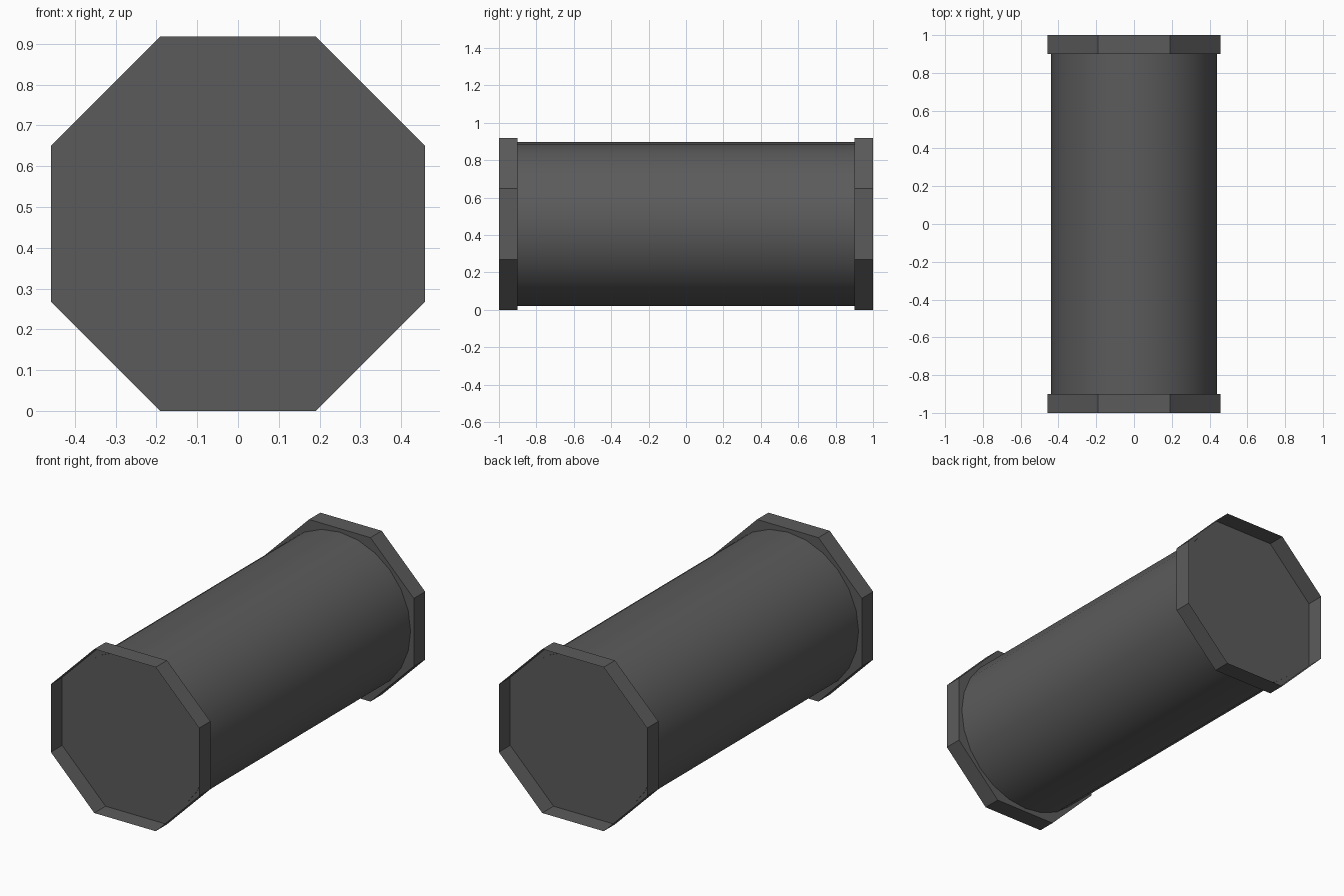
import bpy, bmesh, math
from mathutils import Matrix

if "Cube" in bpy.data.objects:
    bpy.data.objects.remove(bpy.data.objects["Cube"])

CENTER_Z = 0.459
APOTHEM = 0.459

grey = bpy.data.materials.new("dark grey")
grey.diffuse_color = (0.105, 0.105, 0.105, 1)
grey.use_nodes = True
grey.node_tree.nodes["Principled BSDF"].inputs["Base Color"].default_value = grey.diffuse_color


def prism(name, sides, radius, depth, y, turn=0.0, open_dir=0):
    """Prism lying along y; open_dir = +1/-1 removes the end facing that way."""
    bm = bmesh.new()
    bmesh.ops.create_cone(bm, cap_ends=True, segments=sides,
                          radius1=radius, radius2=radius, depth=depth)
    bm.transform(Matrix.Translation((0, y, CENTER_Z))
                 @ Matrix.Rotation(math.pi / 2, 4, 'X')
                 @ Matrix.Rotation(turn, 4, 'Z'))
    bm.normal_update()
    if open_dir:
        ends = [f for f in bm.faces if f.normal.y * open_dir > 0.9]
        bmesh.ops.delete(bm, geom=ends, context='FACES')
    mesh = bpy.data.meshes.new(name)
    bm.to_mesh(mesh)
    bm.free()
    mesh.materials.append(grey)
    ob = bpy.data.objects.new(name, mesh)
    bpy.context.collection.objects.link(ob)
    return ob


# Round body, its ends just proud of the collar floors
body = prism("body", 24, 0.439, 1.806, 0)
bpy.context.view_layer.objects.active = body
body.select_set(True)
bpy.ops.object.shade_smooth_by_angle(angle=math.radians(35))

# Thin octagonal collars, open at the outer ends
for name, s in (("front_collar", -1), ("back_collar", 1)):
    prism(name, 8, APOTHEM / math.cos(math.pi / 8), 0.1, s * 0.95,
          turn=math.pi / 8, open_dir=s)
